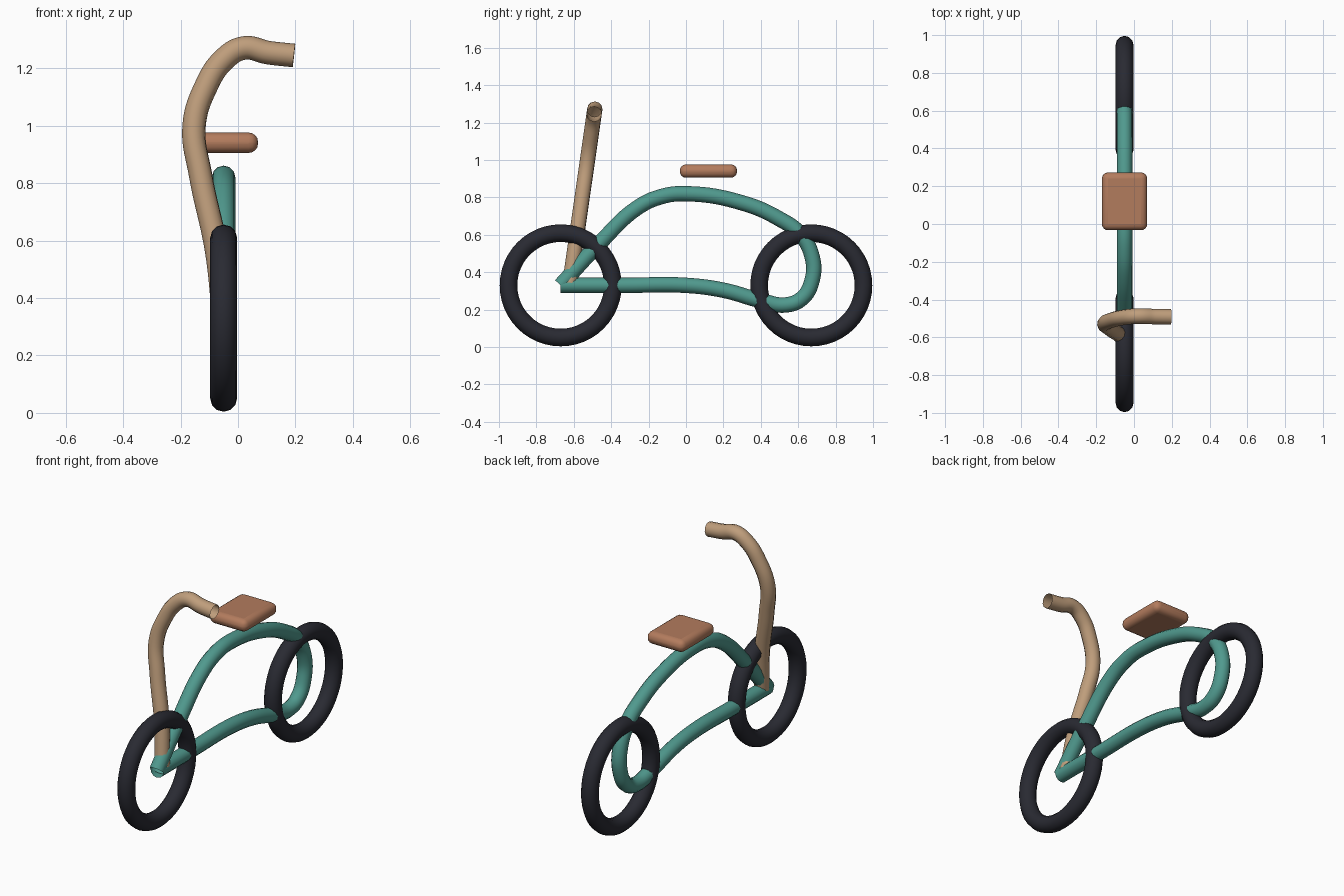
import bpy, math

if "Cube" in bpy.data.objects:
    bpy.data.objects.remove(bpy.data.objects["Cube"])

X = -0.05  # centre plane of the bicycle


def material(name, rgb):
    m = bpy.data.materials.new(name)
    m.diffuse_color = (*rgb, 1)
    m.use_nodes = True
    m.node_tree.nodes["Principled BSDF"].inputs["Base Color"].default_value = m.diffuse_color
    return m


teal = material("teal", (0.08, 0.32, 0.27))
black = material("black", (0.022, 0.023, 0.032))
tan = material("tan", (0.52, 0.34, 0.20))
brown = material("brown", (0.45, 0.20, 0.11))


def tube(name, points, radius, mat):
    """Open-ended round tube along a smooth path."""
    cu = bpy.data.curves.new(name, "CURVE")
    cu.dimensions = "3D"
    cu.bevel_depth = radius
    cu.bevel_resolution = 4
    cu.resolution_u = 8
    sp = cu.splines.new("BEZIER")
    sp.bezier_points.add(len(points) - 1)
    for bp, p in zip(sp.bezier_points, points):
        bp.co = p
    for bp in sp.bezier_points:
        bp.handle_left_type = bp.handle_right_type = "AUTO"
    sp.use_smooth = True
    cu.materials.append(mat)
    ob = bpy.data.objects.new(name, cu)
    bpy.context.collection.objects.link(ob)
    bpy.ops.object.select_all(action="DESELECT")
    ob.select_set(True)
    bpy.context.view_layer.objects.active = ob
    bpy.ops.object.convert(target="MESH")
    return bpy.context.object


# wheels
for name, y in (("front_wheel", -0.67), ("rear_wheel", 0.67)):
    bpy.ops.mesh.primitive_torus_add(
        major_radius=0.279, minor_radius=0.047, major_segments=48,
        minor_segments=12, location=(X, y, 0.33),
        rotation=(0, math.pi / 2, 0))
    ob = bpy.context.object
    ob.name = name
    ob.data.materials.append(black)
    bpy.ops.object.shade_smooth()

# frame: one looping tube that returns to the front hub
loop = [(-0.67, 0.33), (-0.33, 0.33), (0, 0.33), (0.2, 0.304), (0.406, 0.247),
        (0.53, 0.225), (0.62, 0.26), (0.675, 0.36), (0.675, 0.48),
        (0.61, 0.605), (0.50, 0.685), (0.31, 0.768), (0, 0.82),
        (-0.13, 0.805), (-0.26, 0.745), (-0.465, 0.552), (-0.67, 0.33)]
tube("frame", [(X, y, z) for y, z in loop], 0.041, teal)

# handlebar: bent sideways within a tilted plane
bar = [(-0.05, 0.34), (-0.075, 0.566), (-0.13, 0.826), (-0.153, 1.0),
       (-0.11, 1.14), (-0.05, 1.23), (0.02, 1.271), (0.105, 1.255),
       (0.195, 1.245)]
tube("handlebar", [(x, -0.618 + 0.143 * (z - 0.36), z) for x, z in bar],
     0.041, tan)

# seat: rounded pad
bpy.ops.mesh.primitive_cube_add(size=1, location=(X, 0.12, 0.941))
seat = bpy.context.object
seat.name = "seat"
seat.scale = (0.24, 0.306, 0.071)
bpy.ops.object.transform_apply(location=False, rotation=False, scale=True)
bev = seat.modifiers.new("round", "BEVEL")
bev.width = 0.033
bev.segments = 4
seat.data.materials.append(brown)
bpy.ops.object.shade_smooth_by_angle(angle=math.radians(40))
